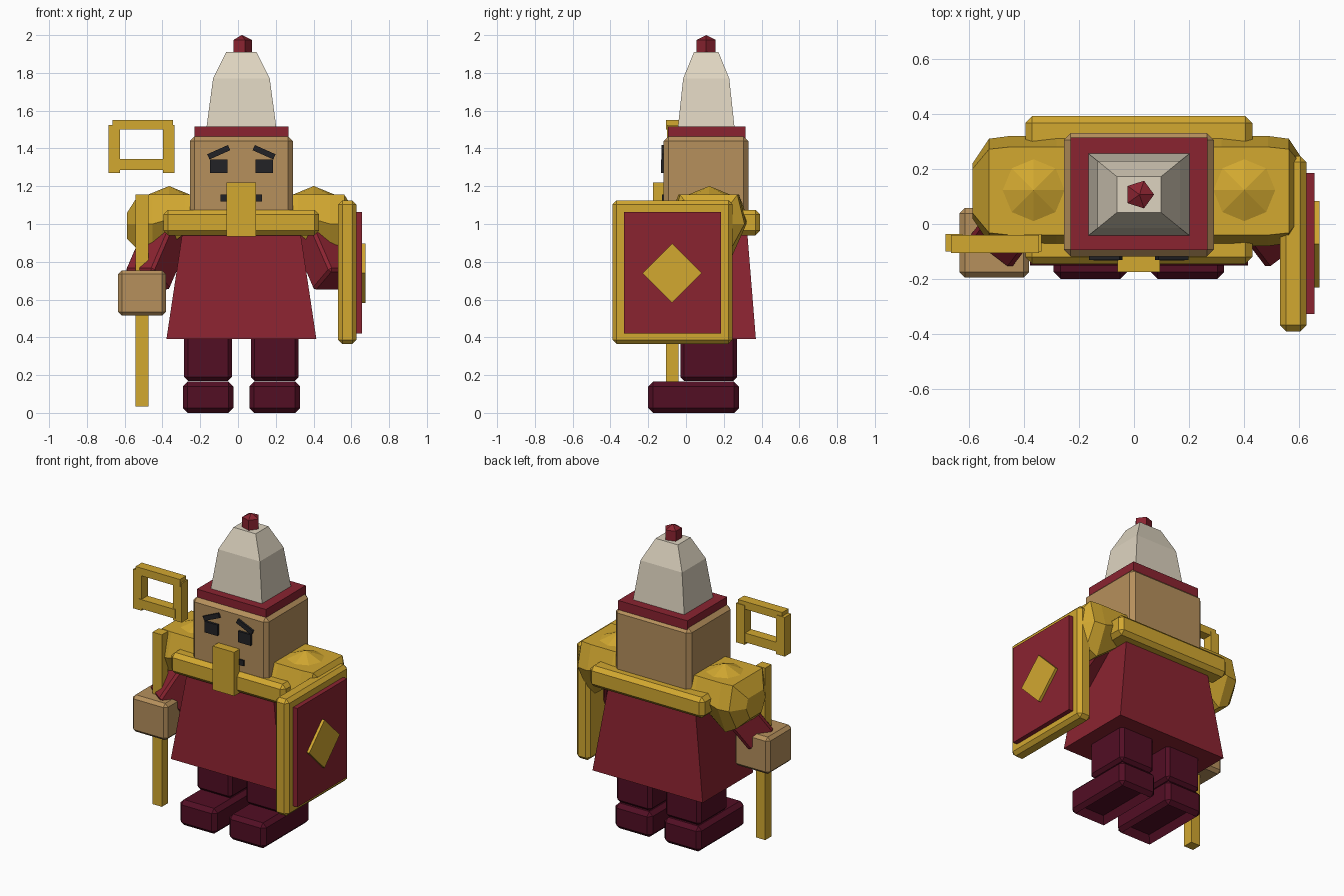
import bpy, bmesh, math
from mathutils import Vector, Matrix

cube = bpy.data.objects.get("Cube")
if cube:
    bpy.data.objects.remove(cube)

CX, CY = 0.018, 0.11   # centre line of the body


def material(name, rgb):
    linear = [((c / 255 + 0.055) / 1.055) ** 2.4 for c in rgb] + [1]
    m = bpy.data.materials.new(name)
    m.use_nodes = True
    m.diffuse_color = linear
    m.node_tree.nodes["Principled BSDF"].inputs["Base Color"].default_value = linear
    return m


GOLD = material("gold", (210, 168, 48))
RED = material("crimson", (138, 35, 48))
SKIN = material("tan skin", (182, 144, 92))
CREAM = material("cream", (222, 212, 192))
MAROON = material("dark maroon", (82, 14, 36))
BLACK = material("charcoal", (34, 34, 38))


def finish(name, bm, mat):
    bmesh.ops.recalc_face_normals(bm, faces=bm.faces)
    me = bpy.data.meshes.new(name)
    bm.to_mesh(me)
    bm.free()
    ob = bpy.data.objects.new(name, me)
    bpy.context.collection.objects.link(ob)
    me.materials.append(mat)
    return ob


def box(name, mat, xs, ys, zs, bevel=0.0, turn=0.0, recess=0.0):
    """Box between limits, with optional chamfer, turn about y and hollow base."""
    lo, hi = Vector((xs[0], ys[0], zs[0])), Vector((xs[1], ys[1], zs[1]))
    bm = bmesh.new()
    bmesh.ops.create_cube(bm, size=1, matrix=Matrix.Diagonal((*(hi - lo), 1)))
    if bevel:
        bmesh.ops.bevel(bm, geom=bm.edges[:], offset=bevel, segments=1, affect='EDGES')
    if recess:
        base = min(bm.faces, key=lambda f: f.calc_center_median().z)
        bmesh.ops.inset_region(bm, faces=[base], thickness=0.03)
        bmesh.ops.translate(bm, verts=base.verts, vec=(0, 0, recess))
    place = Matrix.Translation((lo + hi) / 2) @ Matrix.Rotation(turn, 4, 'Y')
    bm.transform(place)
    return finish(name, bm, mat)


def loft(name, mat, rings):
    """Skin a closed solid through rings of equal point count."""
    bm = bmesh.new()
    loops = [[bm.verts.new(p) for p in ring] for ring in rings]
    n = len(loops[0])
    for a, b in zip(loops, loops[1:]):
        for i in range(n):
            j = (i + 1) % n
            bm.faces.new((a[i], a[j], b[j], b[i]))
    bm.faces.new(loops[0])
    bm.faces.new(loops[-1])
    return finish(name, bm, mat)


def rect(hx, hy, z, cx=CX, cy=CY):
    return [(cx + sx * hx, cy + sy * hy, z)
            for sx, sy in ((-1, -1), (1, -1), (1, 1), (-1, 1))]


def limb(name, mat, start, end, width, bevel):
    """Square beam between two points."""
    start, end = Vector(start), Vector(end)
    d = end - start
    bm = bmesh.new()
    bmesh.ops.create_cube(bm, size=1, matrix=Matrix.Diagonal((width, width, d.length, 1)))
    bmesh.ops.bevel(bm, geom=bm.edges[:], offset=bevel, segments=1, affect='EDGES')
    bm.transform(Matrix.Translation((start + end) / 2) @ d.to_track_quat('Z', 'Y').to_matrix().to_4x4())
    return finish(name, bm, mat)


# Legs, feet, shoulder pads and arms, one of each per side
for side, s in (("right", -1), ("left", 1)):
    def span(a, b):
        return sorted((CX + s * a, CX + s * b))

    box(side + "_leg", MAROON, span(0.05, 0.303), (-0.03, 0.27), (0.17, 0.6), 0.02)
    box(side + "_foot", MAROON, span(0.043, 0.31), (-0.2, 0.28), (0, 0.165), 0.025, recess=0.05)

    # Faceted pad: six-sided sections from the neck outwards
    rings = []
    for x, k, top, mid, low in ((0.2, 1, 1.155, 1.05, 0.97), (0.3, 1, 1.155, 1.05, 0.95),
                                (0.47, 1, 1.155, 1.0, 0.82), (0.545, 0.95, 1.155, 1.0, 0.86),
                                (0.605, 0.5, 1.06, 1.0, 0.92)):
        rings.append([(CX + s * x, CY + 0.01 + y * k, z) for y, z in
                      ((-0.16, top), (0.16, top), (0.2, mid), (0.12, low), (-0.12, low), (-0.2, mid))])
    loft(side + "_shoulder_pad", GOLD, rings)

    # Low eight-sided stud on top of the pad
    bm = bmesh.new()
    bmesh.ops.create_cone(bm, segments=8, radius1=0.115, radius2=0, depth=0.047, cap_ends=True,
                          matrix=Matrix.Translation((CX + s * 0.383, CY + 0.013, 1.1775)))
    finish(side + "_shoulder_stud", bm, GOLD)

    limb(side + "_arm", RED, (CX + s * 0.37, 0.12, 1.0), (CX + s * 0.5, -0.05, 0.7), 0.19, 0.015)

# Flared tunic and collar
loft("tunic", RED, [rect(0.397, 0.26, 0.39), rect(0.295, 0.205, 1.07)])
box("collar", GOLD, (-0.395, 0.43), (-0.145, 0.393), (0.94, 1.075), 0.025)

# Head and face
box("head", SKIN, (-0.255, 0.29), (-0.118, 0.33), (1.0, 1.465), 0.025)
box("beard_plate", GOLD, (-0.06, 0.095), (-0.175, -0.1), (0.935, 1.22))
box("mouth", BLACK, (-0.092, 0.128), (-0.127, -0.11), (1.12, 1.157))
for side, s in (("right", -1), ("left", 1)):
    ex, bx = CX + s * 0.12, CX + s * 0.12
    box(side + "_eye", BLACK, (ex - 0.046, ex + 0.046), (-0.133, -0.11), (1.27, 1.342))
    box(side + "_eyebrow", BLACK, (bx - 0.06, bx + 0.06), (-0.131, -0.11), (1.365, 1.395),
        turn=s * math.radians(24))

# Hat: brim, tapering crown and pointed knob
box("hat_brim", RED, (-0.23, 0.268), (-0.095, 0.315), (1.45, 1.515))
loft("hat_crown", CREAM, [rect(0.185, 0.15, 1.51, cy=0.107), rect(0.15, 0.122, 1.77, cy=0.107),
                          rect(0.08, 0.065, 1.91, cy=0.107)])
knob = []
for r, z in ((0.053, 1.9), (0.053, 1.975), (0.001, 2.0)):
    knob.append([(0.02 + r * math.cos(i * math.tau / 5), 0.107 + r * math.sin(i * math.tau / 5), z)
                 for i in range(5)])
loft("hat_knob", RED, knob)

# Right hand holding the staff with its open frame
box("right_hand", SKIN, (-0.635, -0.382), (-0.195, 0.058), (0.515, 0.755), 0.02)
STAFF_Y = (-0.105, -0.04)
box("staff", GOLD, (-0.543, -0.475), STAFF_Y, (0.035, 1.155))
box("staff_frame_top", GOLD, (-0.665, -0.345), STAFF_Y, (1.5, 1.55))
box("staff_frame_bottom", GOLD, (-0.64, -0.38), STAFF_Y, (1.285, 1.345))
for side, x in (("outer", -0.655), ("inner", -0.367)):
    box("staff_frame_" + side, GOLD, (x - 0.031, x + 0.031), (-0.1, -0.036), (1.27, 1.525))

# Shield on the left arm
box("shield", GOLD, (0.53, 0.627), (-0.39, 0.247), (0.365, 1.125), 0.022)
box("shield_panel", RED, (0.6, 0.657), (-0.328, 0.185), (0.42, 1.063))
diamond = [(-0.157, 0), (0, -0.157), (0.157, 0), (0, 0.157)]
loft("shield_diamond", GOLD, [[(x, -0.073 + y, 0.74 + z) for y, z in diamond] for x in (0.64, 0.675)])
